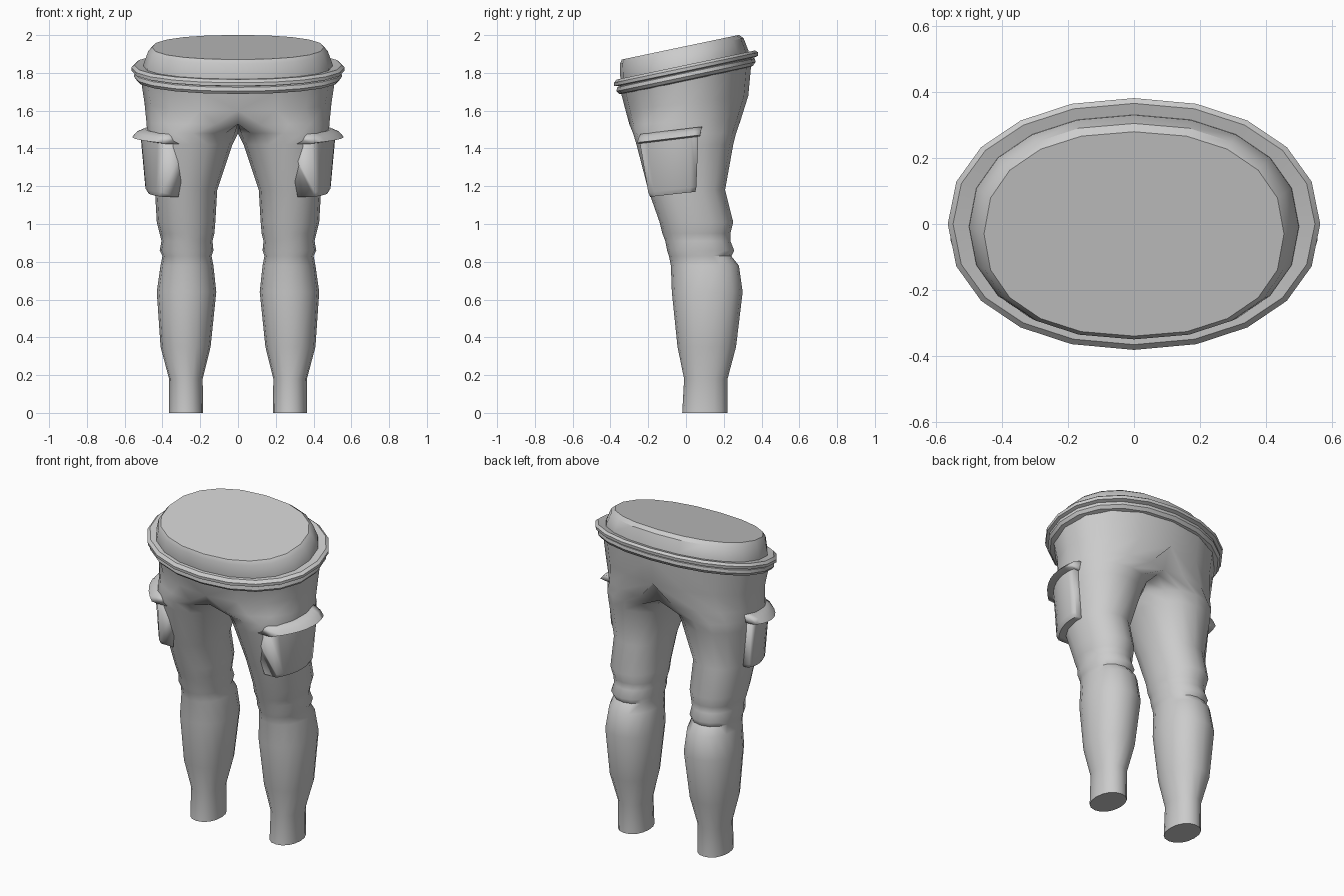
import bpy, bmesh, math

cube = bpy.data.objects.get("Cube")
if cube:
    bpy.data.objects.remove(cube)

grey = bpy.data.materials.new("plain grey")
grey.use_nodes = True
colour = (0.6, 0.6, 0.6, 1)
grey.diffuse_color = colour
grey.node_tree.nodes["Principled BSDF"].inputs["Base Color"].default_value = colour


def ring(x0, x1, y0, y1, z, slope=0.0, sides=16, power=2.0):
    """Oval loop filling a box, with z rising along y by slope."""
    pts = []
    for i in range(sides):
        a = 2 * math.pi * i / sides
        c, s = math.cos(a), math.sin(a)
        x = (x0 + x1) / 2 + (x1 - x0) / 2 * math.copysign(abs(c) ** (2 / power), c)
        y = (y0 + y1) / 2 + (y1 - y0) / 2 * math.copysign(abs(s) ** (2 / power), s)
        pts.append((x, y, z + slope * y))
    return pts


def loft(name, rows, angle, closed=True, caps=(), loop=False, mirror=False, half=False):
    """Skin a list of equally long point rows."""
    bm = bmesh.new()
    grid = [[bm.verts.new(p) for p in row] for row in rows]
    n = len(rows[0])
    pairs = list(zip(grid, grid[1:]))
    if loop:
        pairs.append((grid[-1], grid[0]))
    for low, high in pairs:
        for i in range(n if closed else n - 1):
            j = (i + 1) % n
            bm.faces.new((low[i], low[j], high[j], high[i]))
    for k in caps:
        bm.faces.new(grid[k])
    if half:
        # open the seam between the two halves
        inner = [f for f in bm.faces if all(v.co.x < 0.0001 for v in f.verts)]
        bmesh.ops.delete(bm, geom=inner, context='FACES')
        bmesh.ops.remove_doubles(bm, verts=bm.verts[:], dist=0.0005)
    bmesh.ops.recalc_face_normals(bm, faces=bm.faces[:])
    mesh = bpy.data.meshes.new(name)
    bm.to_mesh(mesh)
    bm.free()
    obj = bpy.data.objects.new(name, mesh)
    bpy.context.collection.objects.link(obj)
    mesh.materials.append(grey)
    if mirror:
        mod = obj.modifiers.new("Mirror", 'MIRROR')
        mod.merge_threshold = 0.001
    bpy.ops.object.select_all(action='DESELECT')
    obj.select_set(True)
    bpy.context.view_layer.objects.active = obj
    bpy.ops.object.shade_smooth_by_angle(angle=math.radians(angle))
    return obj


# Trousers: one leg and half the hips, mirrored (x0, x1, y0, y1, z, slope)
sections = [
    (0.185, 0.365, -0.02, 0.22, 0, 0),
    (0.187, 0.365, -0.01, 0.22, 0.18, 0),
    (0.145, 0.41, -0.045, 0.265, 0.35, 0),
    (0.115, 0.43, -0.075, 0.30, 0.64, 0),
    (0.13, 0.41, -0.08, 0.28, 0.78, 0),
    (0.14, 0.40, -0.09, 0.24, 0.83, 0),
    (0.13, 0.415, -0.1, 0.255, 0.86, 0),
    (0.135, 0.405, -0.11, 0.235, 0.91, 0),
    (0.125, 0.415, -0.125, 0.235, 0.95, 0),
    (0.12, 0.43, -0.14, 0.25, 1.01, 0),
    (0.11, 0.44, -0.2, 0.207, 1.18, 0),
    (0.03, 0.475, -0.262, 0.25, 1.42, 0),
    (0.0, 0.48, -0.28, 0.265, 1.48, 0),
    (-0.25, 0.485, -0.30, 0.29, 1.54, 0.04),
    (-0.495, 0.495, -0.32, 0.33, 1.64, 0.12),
    (-0.515, 0.515, -0.345, 0.345, 1.77, 0.21),
]
rows = [[(max(x, 0), y, z) for x, y, z in ring(*s, power=2.15)] for s in sections]
loft("trousers", rows, 50, caps=(0,), mirror=True, half=True)

# Waist: tapered block with a slanted top
SLOPE = 0.21
waist = [
    ring(-0.505, 0.505, -0.34, 0.34, 1.76, SLOPE, 20, 2.2),
    ring(-0.5, 0.5, -0.348, 0.33, 1.85, SLOPE, 20, 2.2),
    ring(-0.475, 0.475, -0.35, 0.305, 1.92, SLOPE, 20, 2.25),
    ring(-0.455, 0.455, -0.34, 0.28, 1.942, SLOPE, 20, 2.25),
]
loft("waist", waist, 35, caps=(0, -1))

# Belt: two stepped bands swept round the waist
profile = [(-0.01, -0.045), (0.035, -0.037), (0.048, -0.02), (0.045, 0.0),
           (0.034, 0.004), (0.06, 0.01), (0.062, 0.028), (0.046, 0.042), (-0.01, 0.036)]
belt = [ring(-0.503 - r, 0.503 + r, -0.32 - r, 0.32 + r, 1.8 + h, SLOPE, 20, 2.15)
        for r, h in profile]
loft("belt", belt, 30, loop=True)


# Thigh pockets: panels bowed around the outside of the leg
def bowed_row(front, back, offset, z, slope, steps=8):
    row = []
    for i in range(steps + 1):
        y = front + (back - front) * i / steps
        row.append((0.47 + offset - 2.3 * (y + 0.01) ** 2, y, z + slope * y))
    return row


def closed_panel(name, outline, slope, angle):
    panel = [bowed_row(f, b, o, z, slope) for f, b, o, z in outline]
    obj = loft(name, panel, angle, closed=False, loop=True, mirror=True)
    # close the two ends
    bm = bmesh.new()
    bm.from_mesh(obj.data)
    bmesh.ops.holes_fill(bm, edges=[e for e in bm.edges if e.is_boundary])
    bmesh.ops.recalc_face_normals(bm, faces=bm.faces[:])
    bm.to_mesh(obj.data)
    bm.free()


closed_panel("pocket_pouch", [
    (-0.245, 0.065, -0.08, 1.46), (-0.245, 0.065, 0.045, 1.46),
    (-0.2, 0.055, 0.02, 1.19), (-0.19, 0.05, 0.005, 1.165),
    (-0.19, 0.05, -0.08, 1.165)], 0.11, 40)
closed_panel("pocket_flap", [
    (-0.24, 0.085, -0.05, 1.5), (-0.24, 0.085, 0.025, 1.505),
    (-0.25, 0.08, 0.065, 1.488), (-0.26, 0.075, 0.09, 1.462),
    (-0.255, 0.075, 0.05, 1.455), (-0.25, 0.075, -0.05, 1.455)], 0.12, 40)
